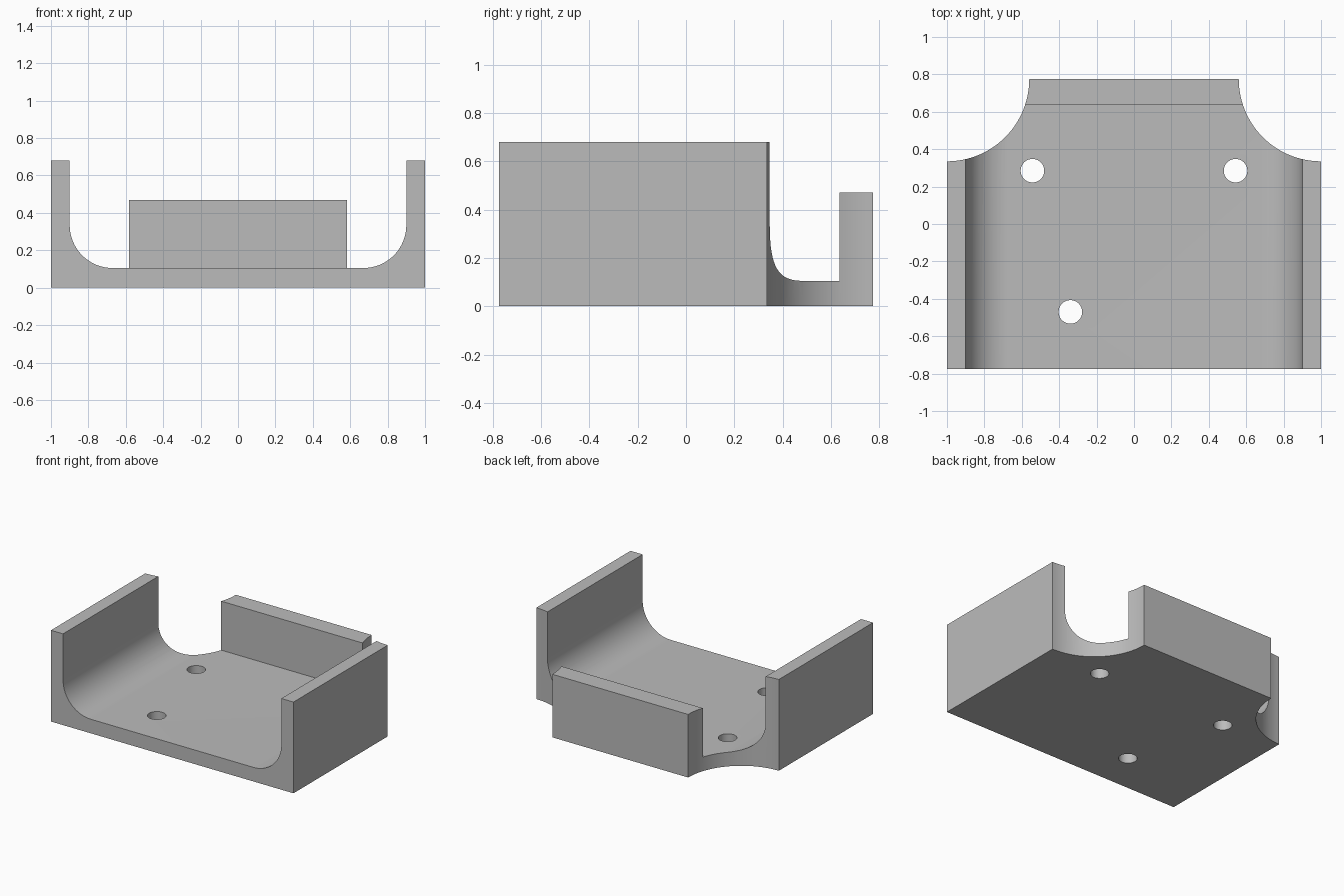
import bpy, bmesh, math
from mathutils import Vector

cube = bpy.data.objects.get("Cube")
if cube:
    bpy.data.objects.remove(cube, do_unlink=True)

FRONT, BACK = -0.775, 0.775
FLOOR, RIM, WALL = 0.105, 0.68, 0.1

grey = bpy.data.materials.new("plain grey")
grey.use_nodes = True
grey.diffuse_color = (0.5, 0.5, 0.5, 1)
grey.node_tree.nodes["Principled BSDF"].inputs["Base Color"].default_value = (0.5, 0.5, 0.5, 1)


def extrude(name, points, step):
    """Closed outline swept along the step vector."""
    bm = bmesh.new()
    face = bm.faces.new([bm.verts.new(p) for p in points])
    swept = bmesh.ops.extrude_face_region(bm, geom=[face])["geom"]
    verts = [v for v in swept if isinstance(v, bmesh.types.BMVert)]
    bmesh.ops.translate(bm, verts=verts, vec=Vector(step))
    bmesh.ops.recalc_face_normals(bm, faces=bm.faces)
    mesh = bpy.data.meshes.new(name)
    bm.to_mesh(mesh)
    bm.free()
    mesh.materials.append(grey)
    obj = bpy.data.objects.new(name, mesh)
    bpy.context.collection.objects.link(obj)
    return obj


def rod(name, x, y, radius, sides):
    ring = [(x + radius * math.cos(2 * math.pi * i / sides),
             y + radius * math.sin(2 * math.pi * i / sides), -0.2) for i in range(sides)]
    return extrude(name, ring, (0, 0, 1.2))


def combine(target, tool, operation):
    mod = target.modifiers.new(tool.name, 'BOOLEAN')
    mod.operation, mod.solver, mod.object = operation, 'EXACT', tool
    bpy.context.view_layer.objects.active = target
    bpy.ops.object.modifier_apply(modifier=mod.name)
    bpy.data.objects.remove(tool, do_unlink=True)


# U-shaped tray with rounded inner corners
radius, steps = 0.23, 20
inner = 1 - WALL
half = [(1, 0), (1, RIM), (inner, RIM)]
for i in range(steps + 1):
    a = math.pi / 2 * i / steps
    half.append((inner - radius + radius * math.cos(a), FLOOR + radius - radius * math.sin(a)))
outline = half + [(-x, z) for x, z in reversed(half)]
tray = extrude("bracket_tray", [(x, FRONT, z) for x, z in outline], (0, BACK - FRONT, 0))

# Low wall along the back edge
wall_y = 0.635
wall = extrude("back_wall", [(-0.65, wall_y, 0.05), (0.65, wall_y, 0.05),
                             (0.65, wall_y, 0.47), (-0.65, wall_y, 0.47)],
               (0, BACK - wall_y, 0))
combine(tray, wall, 'UNION')

# Concave scoops in the back corners
for side in (-1, 1):
    combine(tray, rod("corner_cutter", side, BACK, 0.44, 96), 'DIFFERENCE')

# Screw holes through the floor
for x, y in ((-0.543, 0.285), (0.543, 0.285), (-0.34, -0.47)):
    combine(tray, rod("hole_cutter", x, y, 0.063, 40), 'DIFFERENCE')

bpy.ops.object.select_all(action='DESELECT')
tray.select_set(True)
bpy.context.view_layer.objects.active = tray
bpy.ops.object.shade_smooth_by_angle(angle=math.radians(25))
